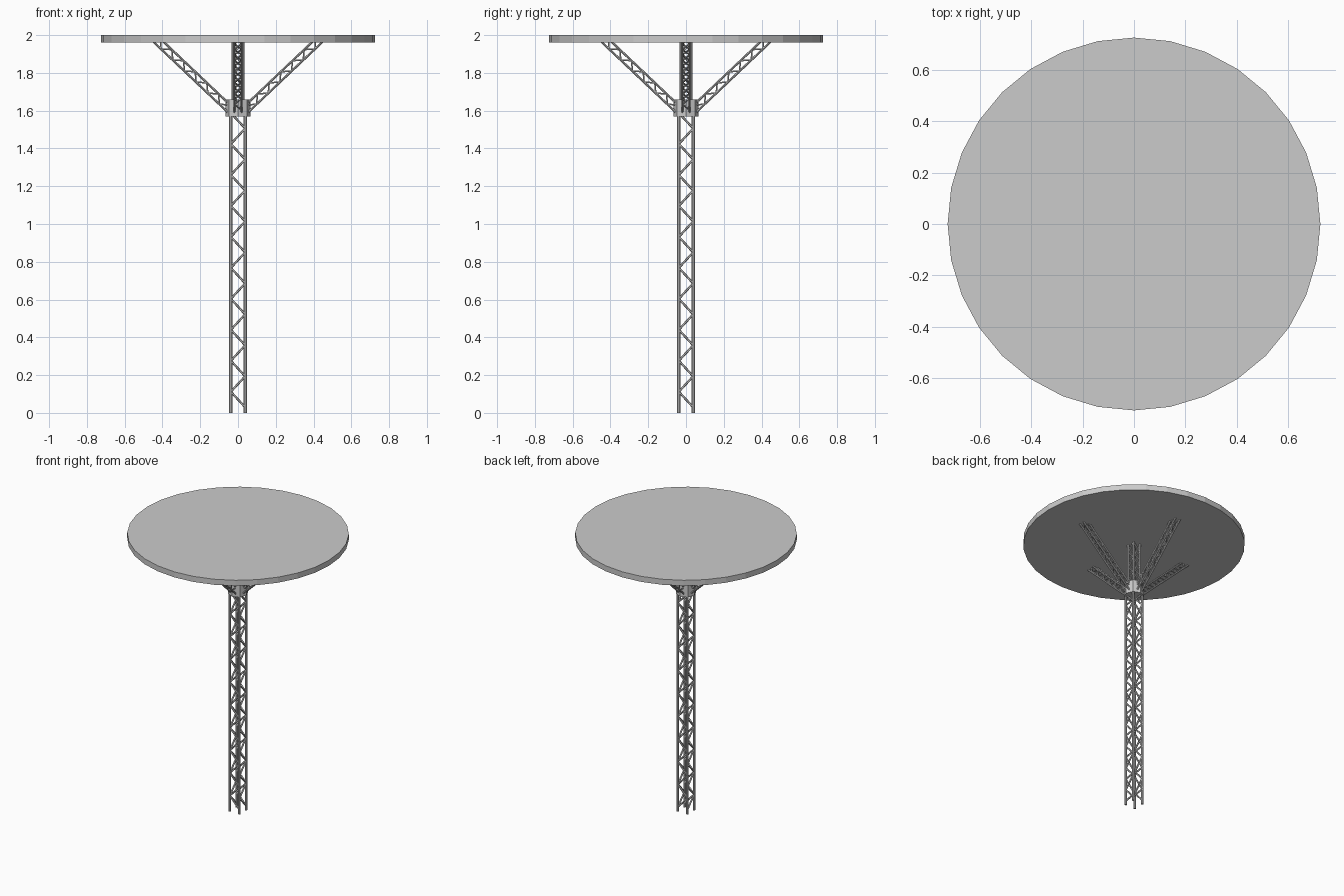
import bpy, bmesh, math
from mathutils import Vector, Matrix

if "Cube" in bpy.data.objects:
    bpy.data.objects.remove(bpy.data.objects["Cube"])


def add_rod(bm, a, b, r, sides):
    d = b - a
    m = Matrix.Translation((a + b) / 2) @ d.to_track_quat('Z', 'Y').to_matrix().to_4x4()
    bmesh.ops.create_cone(bm, cap_ends=True, segments=sides, radius1=r, radius2=r,
                          depth=d.length, matrix=m)


def finish(bm, name):
    me = bpy.data.meshes.new(name)
    bm.to_mesh(me)
    bm.free()
    ob = bpy.data.objects.new(name, me)
    bpy.context.collection.objects.link(ob)
    return ob


def truss(name, p, q, u, v, half, r_chord, r_brace, first, last, bays):
    """Square lattice from p to q: four chords, one zigzag on each side."""
    bm = bmesh.new()
    p, q, u, v = Vector(p), Vector(q), Vector(u), Vector(v)
    axis = (q - p).normalized()
    for su in (-1, 1):
        for sv in (-1, 1):
            off = (u * su + v * sv) * half
            add_rod(bm, p + off, q + off, r_chord, 8)
    step = (last - first) / bays
    for across, out in ((u, v), (v, u)):
        for side in (-1, 1):
            for i in range(bays):
                s = 1 if i % 2 == 0 else -1
                a = p + axis * (first + i * step) + (across * s + out * side) * half
                b = p + axis * (first + (i + 1) * step) + (out * side - across * s) * half
                add_rod(bm, a, b, r_brace, 6)
    return finish(bm, name)


def drum(name, r, z0, z1, sides):
    bm = bmesh.new()
    add_rod(bm, Vector((0, 0, z0)), Vector((0, 0, z1)), r, sides)
    return finish(bm, name)


X, Y = (1, 0, 0), (0, 1, 0)

# Round top
drum("round_top", 0.725, 1.96, 2.0, 32)

# Main lattice mast and its narrower upper section
truss("mast", (0, 0, 0), (0, 0, 1.6), X, Y, 0.038, 0.0085, 0.006, 0.03, 1.588, 19)
truss("upper_mast", (0, 0, 1.6), (0, 0, 1.97), X, Y, 0.027, 0.0075, 0.005, 0.02, 0.36, 6)

# Collar joining mast and arms
drum("collar", 0.067, 1.57, 1.66, 8)

# Four lattice arms carrying the top
p, q = Vector((0.04, 0, 1.604)), Vector((0.434, 0, 1.977))
axis = (q - p).normalized()
normal = Vector((-axis.z, 0, axis.x))
for i, side in enumerate(("right", "back", "left", "front")):
    rot = Matrix.Rotation(i * math.pi / 2, 3, 'Z')
    truss(side + "_arm", rot @ p, rot @ q, rot @ normal, rot @ Vector(Y),
          0.0185, 0.006, 0.004, 0.02, 0.53, 12)
